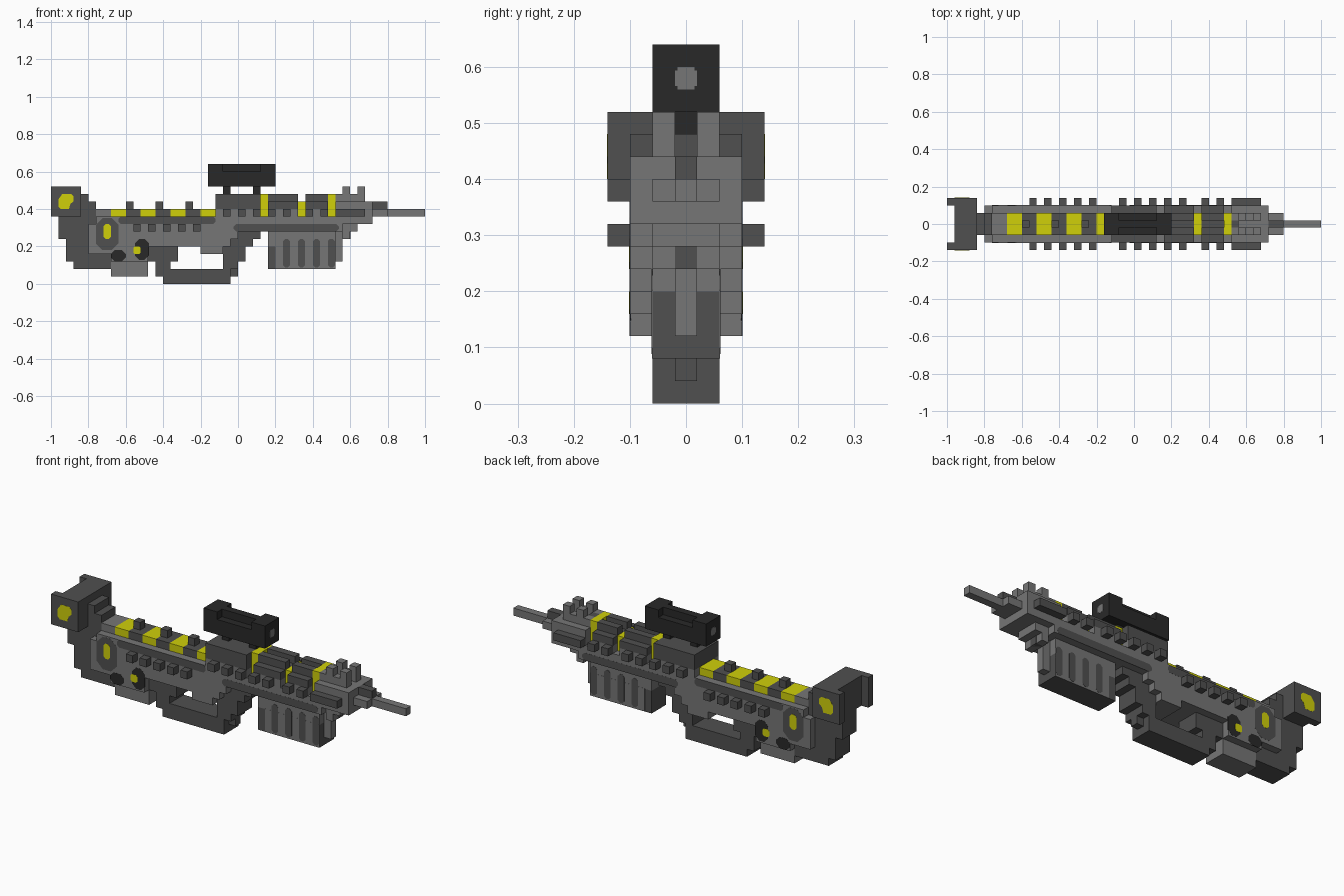
import bpy, bmesh

cube = bpy.data.objects.get("Cube")
if cube:
    bpy.data.objects.remove(cube, do_unlink=True)

U = 0.04  # one block of the grid


def material(name, rgb):
    m = bpy.data.materials.new(name)
    m.use_nodes = True
    m.diffuse_color = (*rgb, 1)
    m.node_tree.nodes["Principled BSDF"].inputs["Base Color"].default_value = (*rgb, 1)
    return m


LIGHT = material("light_grey", (0.18, 0.18, 0.18))
DARK = material("dark_grey", (0.08, 0.08, 0.08))
BLACK = material("near_black", (0.022, 0.022, 0.022))
YELLOW = material("yellow", (0.63, 0.63, 0.003))


def prism(name, pts, y0, y1, mat):
    """Extrude an x-z outline (in blocks) from y0 to y1."""
    bm = bmesh.new()
    face = bm.faces.new([bm.verts.new((x * U, y0 * U, z * U)) for x, z in pts])
    ext = bmesh.ops.extrude_face_region(bm, geom=[face])
    verts = [v for v in ext["geom"] if isinstance(v, bmesh.types.BMVert)]
    bmesh.ops.translate(bm, verts=verts, vec=(0, (y1 - y0) * U, 0))
    bmesh.ops.recalc_face_normals(bm, faces=bm.faces)
    me = bpy.data.meshes.new(name)
    bm.to_mesh(me)
    bm.free()
    me.materials.append(mat)
    ob = bpy.data.objects.new(name, me)
    bpy.context.collection.objects.link(ob)


def profile(name, pts, half, mat):
    prism(name, pts, -half, half, mat)


def box(name, x0, x1, z0, z1, half, mat):
    profile(name, [(x0, z0), (x1, z0), (x1, z1), (x0, z1)], half, mat)


def pair(name, x0, x1, z0, z1, y0, y1, mat):
    """The same box on both sides."""
    pts = [(x0, z0), (x1, z0), (x1, z1), (x0, z1)]
    prism(name + "_left", pts, y0, y1, mat)
    prism(name + "_right", pts, -y1, -y0, mat)


def plate(name, pts, half, mat):
    """Thin painted panel on both flanks."""
    for s, side in ((1, "left"), (-1, "right")):
        prism(f"{name}_{side}", pts, s * (half - 0.05), s * (half + 0.015), mat)


def patch(name, x0, x1, z0, z1, cut, half, mat):
    """Painted panel with clipped corners."""
    plate(name, [(x0 + cut, z0), (x1 - cut, z0), (x1, z0 + cut), (x1, z1 - cut),
                 (x1 - cut, z1), (x0 + cut, z1), (x0, z1 - cut), (x0, z0 + cut)], half, mat)


# Shoulder pad, hollowed at the back between two ears
box("shoulder_pad", -24, -21, 9, 13, 3.5, DARK)
pair("shoulder_pad_ear", -25, -24, 9, 13, 2.5, 3.5, DARK)
plate("pad_badge", [(-24, 10.3), (-23.7, 10), (-22.6, 10), (-22.4, 10.7), (-22, 11),
                    (-22, 11.7), (-22.3, 12), (-23.5, 12), (-24, 11.3)], 3.5, YELLOW)

# Stock joining pad and receiver
profile("stock", [(-24, 9), (-24, 6), (-23, 6), (-23, 3), (-22, 3), (-22, 2), (-17, 2),
                  (-17, 9), (-19, 9), (-19, 11), (-20, 11), (-20, 12), (-21, 12), (-21, 9)],
        1.5, DARK)

# Receiver body and lower grip
profile("receiver", [(-20, 8), (-20, 4), (-17, 4), (-17, 3), (-12, 3), (-12, 5), (-5, 5),
                     (-5, 4), (-2, 4), (-2, 5), (-1, 5), (-1, 6), (0, 6), (0, 7), (14, 7),
                     (14, 8), (18, 8), (18, 11), (13, 11), (13, 9), (-19, 9), (-19, 8)],
        2.5, LIGHT)
profile("receiver_nose", [(14, 6), (15, 6), (15, 7), (16, 7), (16, 8), (14, 8)], 1.5, LIGHT)
box("front_latch", 14, 15.04, 6, 8, 0.5, DARK)
box("lower_grip", -17, -12, 1, 3, 1.5, LIGHT)
box("rear_rail_end", -19, -17, 9, 10, 1.5, LIGHT)
patch("receiver_oval", -19, -16, 4.5, 8.8, 0.9, 2.5, DARK)
patch("receiver_light", -18, -17, 6, 8, 0.3, 2.52, YELLOW)
patch("grip_shade", -17, -15, 3, 4.5, 0.5, 2.5, BLACK)
patch("pivot_oval", -13.8, -11.9, 3.2, 6, 0.6, 2.5, BLACK)
patch("pivot_light", -14, -13, 4, 5, 0.2, 2.52, YELLOW)
patch("body_slot", -0.6, 13.5, 7, 8, 0.35, 2.5, DARK)
patch("rear_flank_strip", -16, -3, 8, 9, 0.3, 2.5, DARK)

# Lower handle loop
profile("handle_loop", [(-10, 0), (-1, 0), (-1, 2), (0, 2), (0, 3), (1, 3), (1, 5), (2, 5),
                        (2, 6), (3, 6), (3, 7), (-1, 7), (-1, 5), (-2, 5), (-2, 2), (-9, 2),
                        (-9, 3), (-8, 3), (-8, 5), (-12, 5), (-12, 3), (-11, 3), (-11, 1),
                        (-10, 1)], 1.5, DARK)
box("handle_stud", -1, 0, 1, 2, 0.5, DARK)

# Rear top rail with alternating bands and posts
for i in range(4):
    x = -17 + 4 * i
    box(f"rail_yellow_band_{i}", x, x + 2, 9, 10, 1.5, YELLOW)
    if i < 3:
        box(f"rail_dark_band_{i}", x + 2, x + 4, 9, 10, 1.5, DARK)
        box(f"rail_post_{i}", x + 2, x + 3, 10, 11, 0.5, DARK)

# Side pegs
for i in range(5):
    pair(f"rear_peg_{i}", -14 + 2 * i, -13 + 2 * i, 7, 8, 2.5, 3.5, DARK)
for i, x in enumerate((-2, 0, 2, 4, 6, 9, 11)):
    pair(f"front_peg_{i}", x, x + 1, 9, 10, 2.5, 3.5, DARK)
pair("muzzle_flange", 13, 17, 9, 10, 2.5, 3.5, DARK)

# Front rail and barrel shroud, split by yellow rings
box("scope_base", -3, 3, 10, 12, 2.5, DARK)
box("front_rail_0", -3, 3, 9, 10, 2.5, LIGHT)
for i, (x0, x1) in enumerate(((4, 8), (9, 12))):
    box(f"front_rail_{i + 1}", x0, x1, 9, 10, 2.5, LIGHT)
    box(f"shroud_{i}", x0, x1, 10, 11, 2.5, DARK)
    pair(f"shroud_rod_{i}", x0, x1, 11, 12, 0.5, 1.5, DARK)
for i, (x, z) in enumerate(((3, 12), (8, 11), (12, 12))):
    box(f"shroud_yellow_ring_{i}", x, x + 1, 9, z, 1.5, YELLOW)

# Scope
for x, n in ((-2, "rear"), (2, "front")):
    box(f"scope_post_{n}", x, x + 1, 12, 13, 0.5, BLACK)
box("scope_rear", -4, -2, 13, 16, 1.5, BLACK)
box("scope_front", 3, 5, 13, 16, 1.5, BLACK)
box("scope_tube", -2, 3, 13, 15, 1.5, BLACK)
box("scope_top_ridge", -2, 3, 15, 16, 0.5, BLACK)
for z0, z1, w in ((14, 15, 0.38), (14.15, 14.85, 0.5)):
    box("scope_lens", -4.02, 5.02, z0, z1, w, LIGHT)

# Foregrip with light side panels and dark grooves
box("foregrip", 4, 13, 2, 5, 1.5, DARK)
box("foregrip_top", 4, 13, 5, 7, 1.5, LIGHT)
box("foregrip_nose", 13, 14, 3, 7, 0.5, LIGHT)
patch("foregrip_panel", 5, 13, 2, 5.05, 0.02, 1.5, LIGHT)
for i in range(4):
    patch(f"foregrip_groove_{i}", 6 + 2 * i, 6.95 + 2 * i, 2.2, 6, 0.3, 1.52, DARK)

# Muzzle and barrel
pair("muzzle_rib", 13, 17, 11, 12, 0.5, 1.5, LIGHT)
box("muzzle_rib_stop", 13, 14, 11, 12, 0.5, DARK)
for i in range(2):
    pair(f"muzzle_knob_{i}", 14 + 2 * i, 15 + 2 * i, 12, 13, 0.5, 1.5, LIGHT)
box("muzzle_collar", 18, 20, 9, 10, 1.5, LIGHT)
box("muzzle_ridge", 18, 20, 10, 11, 0.5, DARK)
box("barrel", 20, 25, 9, 10, 0.5, LIGHT)
